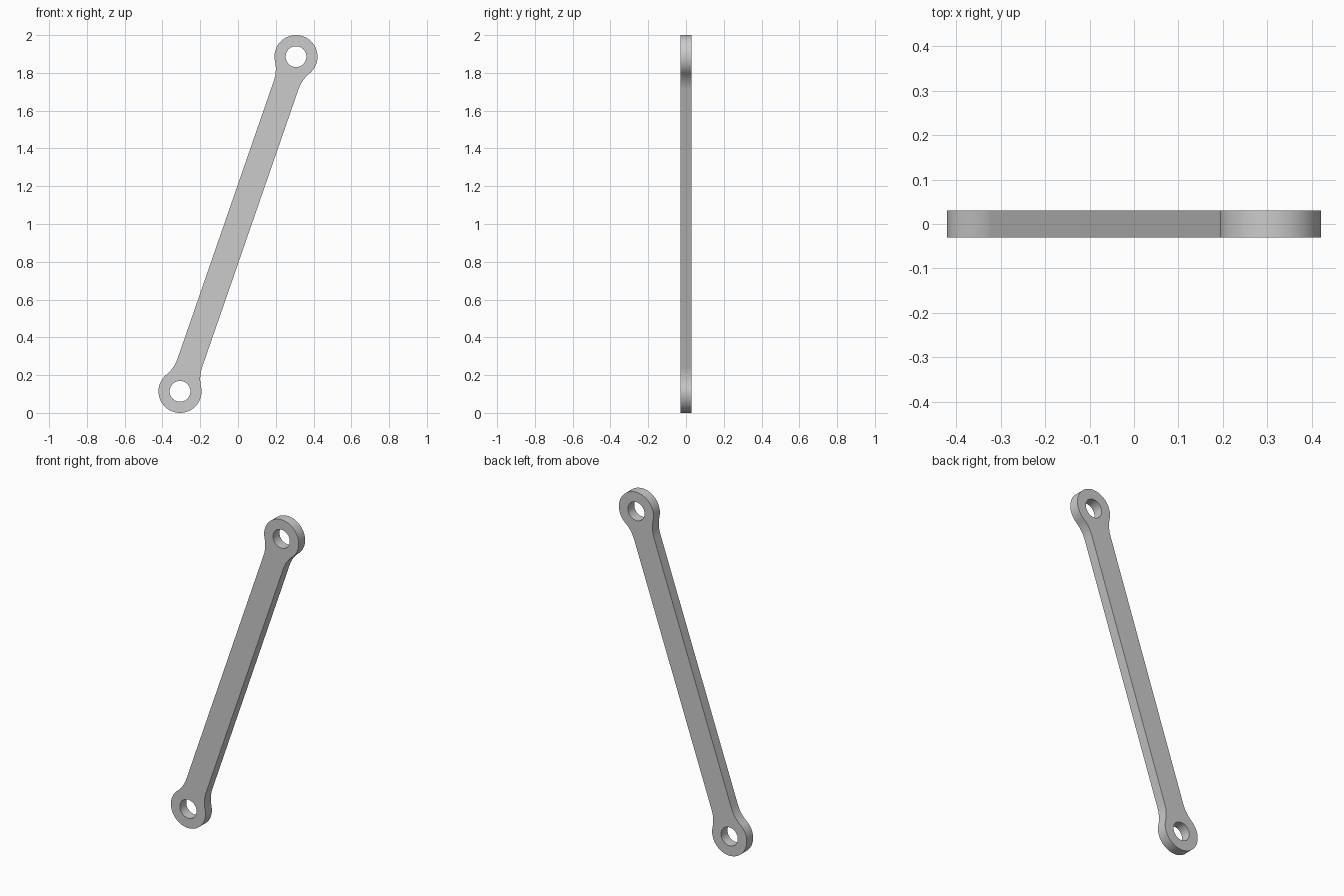
import bpy, bmesh
from math import pi, sin, cos, atan2, sqrt
from mathutils import Matrix

if "Cube" in bpy.data.objects:
    bpy.data.objects.remove(bpy.data.objects["Cube"])

HEAD_R, HOLE_R, BAR_HALF, THICK = 0.114, 0.055, 0.069, 0.06
EYE_X, EYE_Z = 0.307, 0.886            # eye centre relative to the middle of the link
REACH = sqrt(EYE_X ** 2 + EYE_Z ** 2)  # eye distance from the middle
NECK = 0.159                           # where the neck fillet meets the bar
FILLET = (NECK ** 2 + BAR_HALF ** 2 - HEAD_R ** 2) / (2 * (HEAD_R - BAR_HALF))


def arc(cx, cy, r, a0, a1, n):
    return [(cx + r * cos(a0 + (a1 - a0) * i / n),
             cy + r * sin(a0 + (a1 - a0) * i / n)) for i in range(n + 1)]


# One end of the outline: fillet, round head, mirrored fillet
rise = atan2(BAR_HALF + FILLET, NECK)
neck = arc(REACH - NECK, BAR_HALF + FILLET, FILLET, -pi / 2, -rise, 12)
head = arc(REACH, 0, HEAD_R, pi - rise, rise - pi, 64)
end = neck + head[1:-1] + [(u, -v) for u, v in reversed(neck)]
outline = end + [(-u, -v) for u, v in end]

# Pin holes
holes = [arc(s * REACH, 0, HOLE_R, 0, 2 * pi, 48)[:-1] for s in (1, -1)]

# Filled and extruded profile
curve = bpy.data.curves.new("link_profile", 'CURVE')
curve.dimensions = '2D'
curve.fill_mode = 'BOTH'
curve.extrude = THICK / 2
for loop in [outline] + holes:
    spline = curve.splines.new('POLY')
    spline.points.add(len(loop) - 1)
    for p, (u, v) in zip(spline.points, loop):
        p.co = (u, v, 0, 1)
    spline.use_cyclic_u = True

link = bpy.data.objects.new("link_arm", curve)
bpy.context.collection.objects.link(link)
bpy.context.view_layer.objects.active = link
link.select_set(True)
bpy.ops.object.convert(target='MESH')
link = bpy.context.object
link.name = "link_arm"

# Stand the link upright, leaning to the right
link.data.transform(Matrix.Translation((0, 0, 1))
                    @ Matrix.Rotation(pi / 2, 4, 'X')
                    @ Matrix.Rotation(atan2(EYE_Z, EYE_X), 4, 'Z'))
bm = bmesh.new()
bm.from_mesh(link.data)
bmesh.ops.remove_doubles(bm, verts=bm.verts, dist=1e-5)
bmesh.ops.recalc_face_normals(bm, faces=bm.faces)
bm.to_mesh(link.data)
bm.free()
bpy.ops.object.shade_smooth_by_angle(angle=pi / 6)
